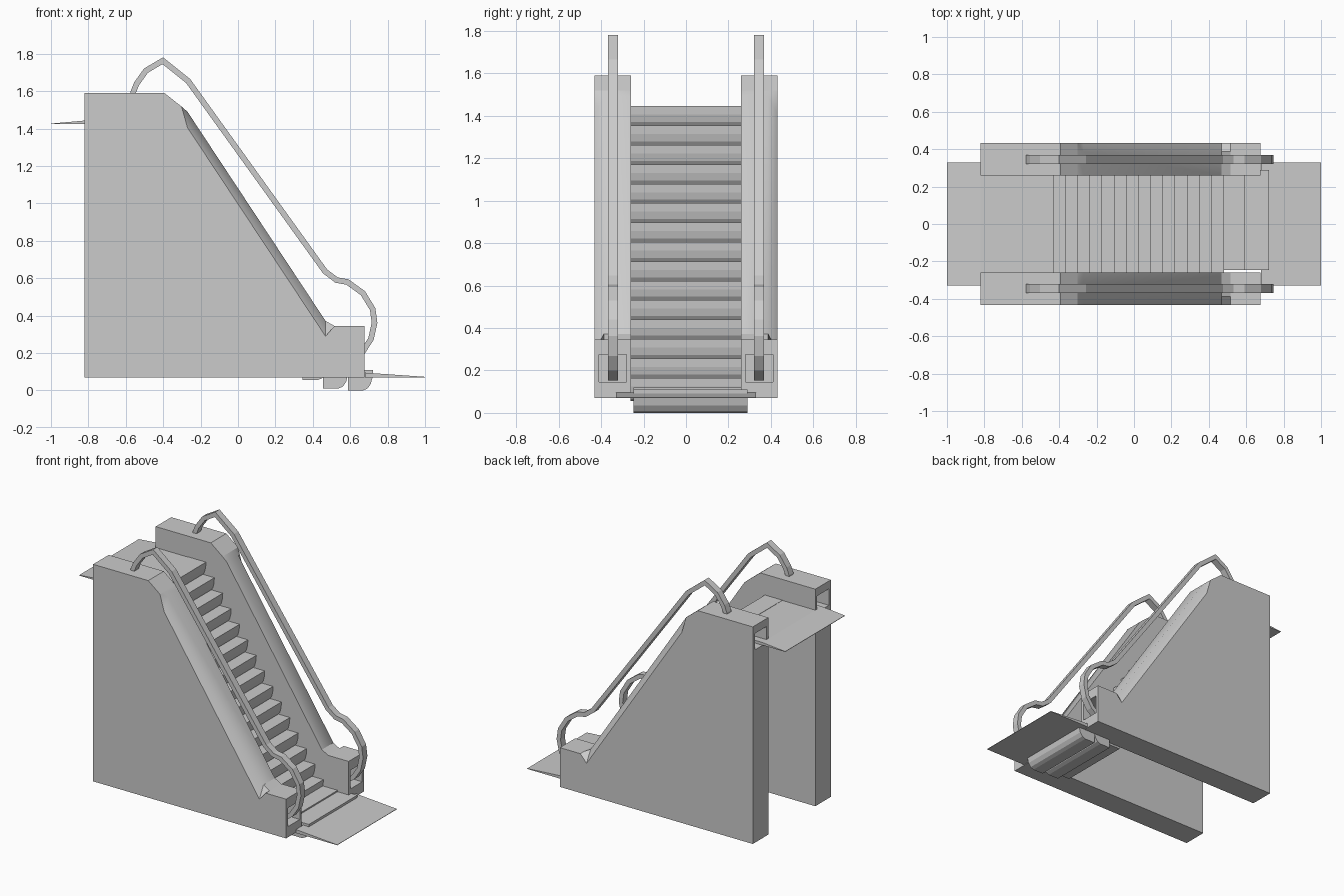
import bpy, bmesh
from mathutils import Vector

if "Cube" in bpy.data.objects:
    bpy.data.objects.remove(bpy.data.objects["Cube"])


def loft(name, sections, smooth_cols=()):
    """Closed solid through matching rings of 3D points; smooth_cols are shaded smooth."""
    bm = bmesh.new()
    rings = [[bm.verts.new(p) for p in s] for s in sections]
    n = len(rings[0])
    for a, b in zip(rings, rings[1:]):
        for i in range(n):
            j = (i + 1) % n
            if len({tuple(v.co) for v in (a[i], a[j], b[j], b[i])}) == 4:
                f = bm.faces.new((a[i], a[j], b[j], b[i]))
                f.smooth = i in smooth_cols
    bm.faces.new(rings[0])
    bm.faces.new(rings[-1][::-1])
    bmesh.ops.recalc_face_normals(bm, faces=bm.faces)
    me = bpy.data.meshes.new(name)
    bm.to_mesh(me)
    bm.free()
    ob = bpy.data.objects.new(name, me)
    bpy.context.collection.objects.link(ob)
    return ob


def prism(name, profile, y0, y1):
    return loft(name, [[(x, y, z) for x, z in profile] for y in (y0, y1)])


def mirror_y(ob):
    m = ob.modifiers.new("mirror", 'MIRROR')
    m.use_axis = (False, True, False)


# Side walls: the sloping edge is chamfered down toward the outer face
high = [(-0.82, 0.07), (0.675, 0.07), (0.675, 0.345), (0.516, 0.345),
        (0.468, 0.372), (-0.27, 1.49), (-0.302, 1.518), (-0.393, 1.59), (-0.82, 1.59)]
low = list(high)
low[4] = (0.468, 0.29)
low[5] = (-0.27, 1.405)
wall = loft("side_walls", [[(x, y, z) for x, z in prof] for y, prof in
                           ((0.26, high), (0.387, high), (0.432, low))], smooth_cols=(4, 5))

# Handrail pockets in both ends of each wall
for name, x0, x1, z0, z1 in (("lower_pocket_cutter", 0.54, 0.75, 0.145, 0.275),
                             ("upper_pocket_cutter", -0.9, -0.66, 1.42, 1.535)):
    cut = prism(name, [(x0, z0), (x1, z0), (x1, z1), (x0, z1)], 0.28, 0.41)
    cut.hide_render = True
    cut.hide_set(True)
    b = wall.modifiers.new(name, 'BOOLEAN')
    b.operation = 'DIFFERENCE'
    b.object = cut
mirror_y(wall)

# Handrails: rectangular section swept along a path with mitred corners
path = [Vector(p) for p in (
    (-0.568, 1.55), (-0.56, 1.595), (-0.542, 1.64), (-0.492, 1.71), (-0.402, 1.763),
    (-0.267, 1.655), (0.466, 0.636), (0.527, 0.59), (0.585, 0.58), (0.668, 0.52),
    (0.72, 0.435), (0.73, 0.362), (0.711, 0.275), (0.668, 0.21), (0.61, 0.165))]
h = 0.015
rings = []
for i, p in enumerate(path):
    d0 = (p - path[i - 1]).normalized() if i else (path[1] - p).normalized()
    d1 = (path[i + 1] - p).normalized() if i < len(path) - 1 else d0
    t = (d0 + d1).normalized()
    n = Vector((-t.y, t.x)) * (h / max(0.5, t.dot(d0)))
    a, b = p + n, p - n
    rings.append([(a.x, 0.32, a.y), (a.x, 0.368, a.y), (b.x, 0.368, b.y), (b.x, 0.32, b.y)])
mirror_y(loft("handrails", rings))

# Steps: flat tread with a riser that curves back underneath
step = [(0, 0), (-0.135, 0), (-0.135, -0.11), (-0.055, -0.11),
        (-0.03, -0.1), (-0.012, -0.075), (-0.003, -0.04)]
fronts = [(-0.43 + 0.065 * i, 1.445 - 0.0914 * i, -0.261, 0.261) for i in range(15)]
fronts += [(0.59, 0.12, -0.247, 0.29), (0.722, 0.11, -0.247, 0.29)]
for i, (x, z, y0, y1) in enumerate(fronts):
    prism(f"step_{i + 1:02d}", [(x + a, z + b) for a, b in step], y0, y1)

# Landing plates tapering to a thin outer edge
prism("upper_landing", [(-1, 1.424), (-0.565, 1.424), (-0.565, 1.443),
                        (-0.82, 1.443), (-1, 1.427)], -0.33, 0.33)
prism("lower_landing", [(0.68, 0.07), (1, 0.07), (1, 0.073), (0.68, 0.095)], -0.33, 0.33)
